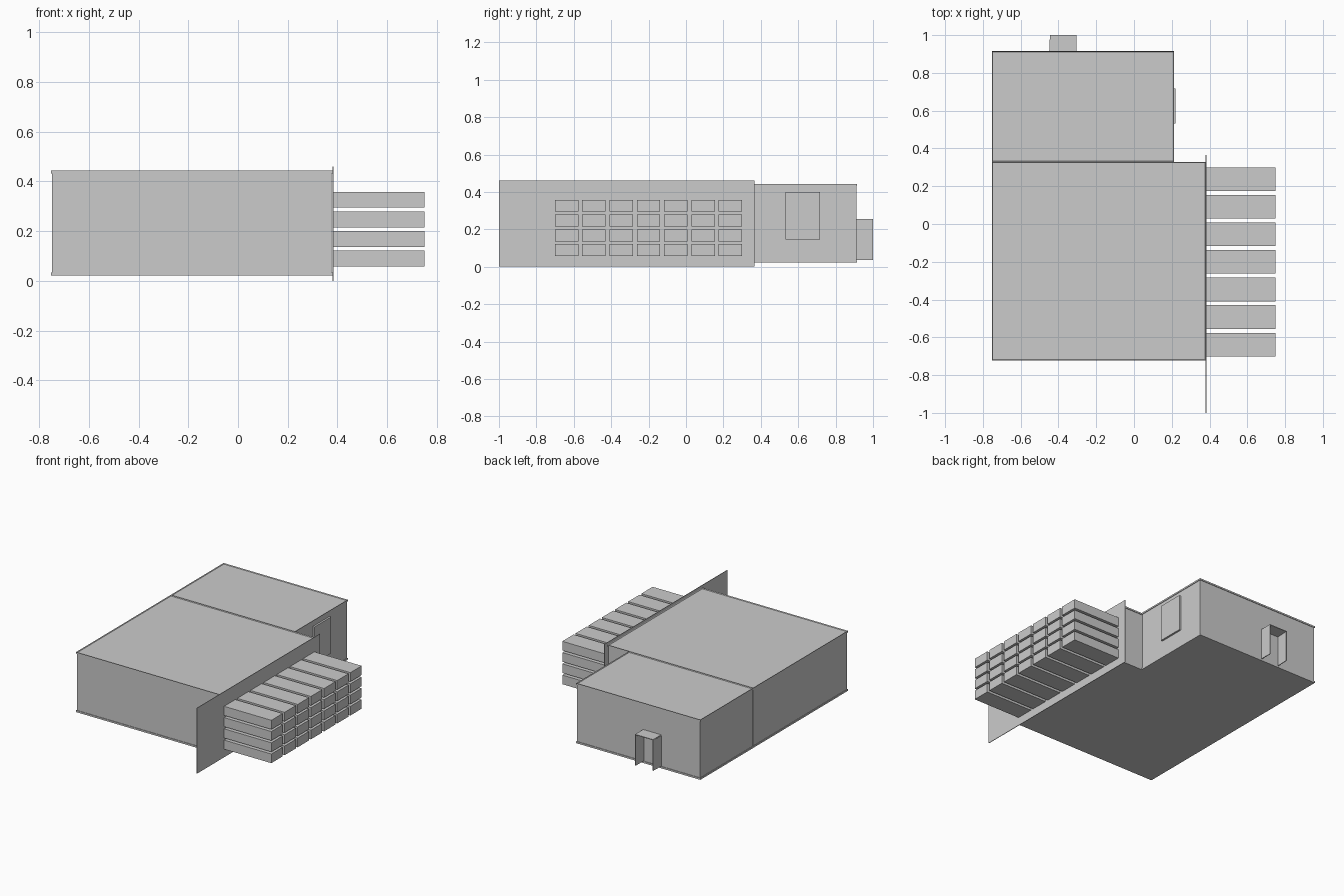
import bpy, bmesh

if "Cube" in bpy.data.objects:
    bpy.data.objects.remove(bpy.data.objects["Cube"])


def box(name, x, y, z):
    """Axis-aligned box from (min, max) ranges."""
    bm = bmesh.new()
    bmesh.ops.create_cube(bm, size=1)
    for v in bm.verts:
        v.co = [r[0] if c < 0 else r[1] for c, r in zip(v.co, (x, y, z))]
    return finish(bm, name)


def finish(bm, name):
    bmesh.ops.recalc_face_normals(bm, faces=bm.faces)
    me = bpy.data.meshes.new(name)
    bm.to_mesh(me)
    bm.free()
    ob = bpy.data.objects.new(name, me)
    bpy.context.collection.objects.link(ob)
    return ob


def slab(name, x, y, z, recess=0.0, rim=0.005):
    """Flat slab, optionally with a shallow recessed top inside a thin rim."""
    ob = box(name, x, y, z)
    if recess:
        bm = bmesh.new()
        bm.from_mesh(ob.data)
        bm.normal_update()
        top = max(bm.faces, key=lambda f: f.normal.z)
        bmesh.ops.inset_region(bm, faces=[top], thickness=rim)
        for v in top.verts:
            v.co.z -= recess
        bm.to_mesh(ob.data)
        bm.free()
    return ob


def hall(name, x, y):
    """Walls set slightly inside overhanging floor and roof slabs."""
    i = 0.004
    slab(name + "_floor", x, y, (0.022, 0.034))
    box(name + "_walls", (x[0] + i, x[1] - i), (y[0] + i, y[1] - i), (0.034, 0.432))
    slab(name + "_roof", x, y, (0.432, 0.443), recess=0.006)


# Two adjoining halls
hall("main_hall", (-0.752, 0.38), (-0.722, 0.329))
hall("back_hall", (-0.752, 0.212), (0.329, 0.915))

# Tall thin partition wall on the right of the main hall
box("partition_wall", (0.379, 0.383), (-1.0, 0.365), (0.0, 0.46))

# Grid of stacked blocks: 7 columns by 4 rows
for c in range(7):
    for r in range(4):
        y, z = -0.701 + c * 0.146, 0.057 + r * 0.079
        box(f"block_{c}_{r}", (0.383, 0.75), (y, y + 0.125), (z, z + 0.064))

# Hatch panel on the right wall of the back hall
box("side_hatch", (0.205, 0.221), (0.533, 0.717), (0.145, 0.40))

# Open porch on the back wall: roof and two slightly tapered side walls
box("porch_roof", (-0.445, -0.305), (0.911, 1.0), (0.25, 0.255))
box("porch_right_wall", (-0.310, -0.305), (0.911, 1.0), (0.036, 0.25))
left = box("porch_left_wall", (-0.445, -0.440), (0.911, 1.0), (0.036, 0.25))
for v in left.data.vertices:
    if v.co.y < 0.95:
        v.co.x -= 0.004
